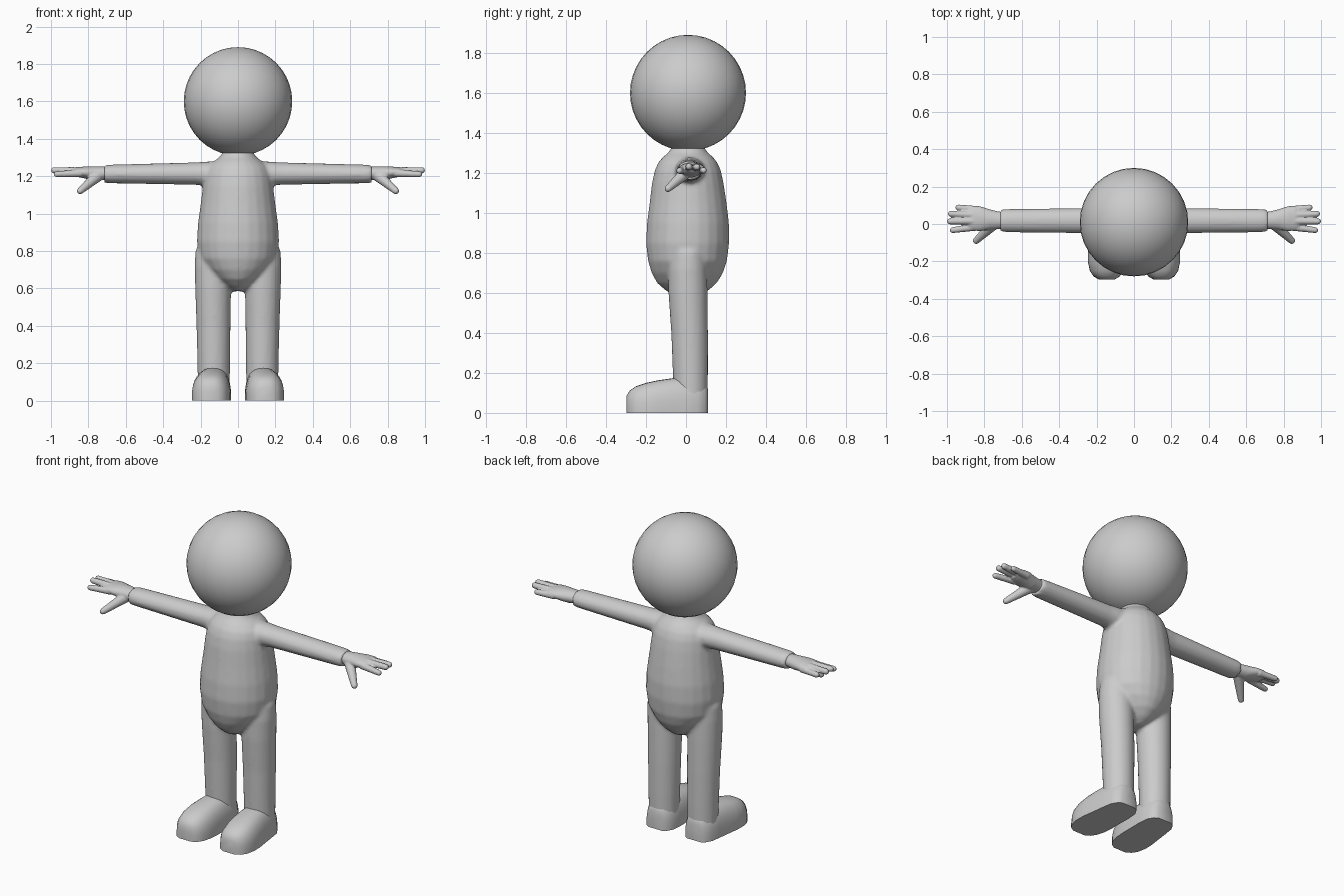
import bpy, bmesh, math
from mathutils import Vector

cube = bpy.data.objects.get("Cube")
if cube:
    bpy.data.objects.remove(cube, do_unlink=True)

grey = bpy.data.materials.new("plain grey")
grey.use_nodes = True
colour = (0.6, 0.6, 0.6, 1)
grey.diffuse_color = colour
grey.node_tree.nodes["Principled BSDF"].inputs["Base Color"].default_value = colour


def finish(bm, name, voxel=0, smooth=0, angle=60):
    """Turn a bmesh into a shaded object, optionally fused into one skin."""
    bmesh.ops.recalc_face_normals(bm, faces=bm.faces)
    mesh = bpy.data.meshes.new(name)
    bm.to_mesh(mesh)
    bm.free()
    mesh.materials.append(grey)
    obj = bpy.data.objects.new(name, mesh)
    bpy.context.collection.objects.link(obj)
    bpy.ops.object.select_all(action="DESELECT")
    obj.select_set(True)
    bpy.context.view_layer.objects.active = obj
    if voxel:
        fuse = obj.modifiers.new("Fuse", "REMESH")
        fuse.mode = "VOXEL"
        fuse.voxel_size = voxel
        fuse.use_smooth_shade = True
        soft = obj.modifiers.new("Soften", "SMOOTH")
        soft.factor = 0.5
        soft.iterations = smooth
    else:
        bpy.ops.object.shade_smooth_by_angle(angle=math.radians(angle))
    return obj


def skin(bm, rings):
    """Bridge rings of points and cap both ends."""
    rings = [[bm.verts.new(p) for p in ring] for ring in rings]
    n = len(rings[0])
    for a, b in zip(rings, rings[1:]):
        for i in range(n):
            j = (i + 1) % n
            bm.faces.new((a[i], a[j], b[j], b[i]))
    bm.faces.new(rings[0][::-1])
    bm.faces.new(rings[-1])


def circle(n=24):
    return [(math.cos(math.tau * i / n), math.sin(math.tau * i / n)) for i in range(n)]


def column(bm, sections):
    """Vertical loft; each section is z, centre x, half width, back y, front y."""
    skin(bm, [[(cx + w * c, (y0 + y1) / 2 + (y1 - y0) / 2 * s, z) for c, s in circle()]
              for z, cx, w, y0, y1 in sections])


def limb(bm, side, sections):
    """Sideways loft; each section is x, centre y, centre z, half depth, half height."""
    skin(bm, [[(side * x, y + d * c, z + h * s) for c, s in circle()]
              for x, y, z, d, h in sections])


def finger(bm, side, start, end, r0, r1):
    """Tapered tube with a rounded tip."""
    a, b = [Vector((side * p[0], p[1], p[2])) for p in (start, end)]
    axis = (b - a).normalized()
    u = axis.orthogonal().normalized()
    v = axis.cross(u)
    b = b - axis * r1
    stations = [(a, r0), (b, r1)] + [
        (b + axis * r1 * math.sin(t), r1 * math.cos(t)) for t in (0.5, 1.0, 1.4)]
    skin(bm, [[p + u * r * c + v * r * s for c, s in circle(12)] for p, r in stations])


# Head
bm = bmesh.new()
bmesh.ops.create_uvsphere(bm, u_segments=32, v_segments=20, radius=0.29)
bmesh.ops.translate(bm, verts=bm.verts, vec=(0, 0.01, 1.6))
finish(bm, "head")

# Torso with neck, legs and arms fused into one skin
bm = bmesh.new()
column(bm, [
    (0.585, 0, 0.03, -0.05, 0.06), (0.61, 0, 0.07, -0.10, 0.11),
    (0.65, 0, 0.12, -0.145, 0.155), (0.70, 0, 0.17, -0.172, 0.185),
    (0.76, 0, 0.208, -0.19, 0.205), (0.85, 0, 0.22, -0.20, 0.216),
    (0.95, 0, 0.214, -0.195, 0.215), (1.05, 0, 0.20, -0.182, 0.203),
    (1.15, 0, 0.188, -0.17, 0.188), (1.21, 0, 0.178, -0.157, 0.175),
    (1.25, 0, 0.162, -0.14, 0.158), (1.28, 0, 0.13, -0.115, 0.135),
    (1.30, 0, 0.10, -0.09, 0.11), (1.33, 0, 0.08, -0.07, 0.09),
    (1.37, 0, 0.08, -0.07, 0.09)])
for side in (1, -1):
    column(bm, [
        (0.06, side * 0.13, 0.085, -0.06, 0.108), (0.2, side * 0.13, 0.087, -0.066, 0.11),
        (0.4, side * 0.131, 0.091, -0.074, 0.11), (0.6, side * 0.133, 0.096, -0.088, 0.108),
        (0.72, side * 0.134, 0.098, -0.09, 0.105), (0.8, side * 0.134, 0.094, -0.08, 0.10),
        (0.88, side * 0.12, 0.07, -0.05, 0.08)])
    limb(bm, side, [
        (0.08, 0.018, 1.215, 0.08, 0.066), (0.17, 0.018, 1.214, 0.074, 0.064),
        (0.23, 0.018, 1.214, 0.068, 0.06), (0.45, 0.018, 1.213, 0.065, 0.055),
        (0.68, 0.018, 1.212, 0.062, 0.05), (0.715, 0.018, 1.212, 0.059, 0.047)])
finish(bm, "body", 0.011, 4)

# Hands
for side, label in ((1, "left"), (-1, "right")):
    bm = bmesh.new()
    limb(bm, side, [
        (0.68, 0.02, 1.214, 0.046, 0.036), (0.72, 0.02, 1.215, 0.046, 0.036),
        (0.77, 0.024, 1.215, 0.054, 0.038), (0.82, 0.028, 1.22, 0.066, 0.032),
        (0.86, 0.03, 1.222, 0.066, 0.026), (0.885, 0.03, 1.222, 0.058, 0.018)])
    finger(bm, side, (0.84, -0.015, 1.216), (0.985, -0.035, 1.21), 0.021, 0.016)
    finger(bm, side, (0.85, 0.016, 1.228), (1.0, 0.014, 1.232), 0.021, 0.017)
    finger(bm, side, (0.85, 0.048, 1.226), (0.995, 0.055, 1.23), 0.021, 0.017)
    finger(bm, side, (0.83, 0.076, 1.214), (0.955, 0.09, 1.212), 0.02, 0.016)
    finger(bm, side, (0.75, 0.0, 1.202), (0.855, -0.1, 1.112), 0.032, 0.018)
    finish(bm, label + "_hand", 0.005, 2)

# Feet: flat-soled lofts from heel to toe, turned slightly outward
foot = [  # y, centre x, half width, height
    (0.11, 0.13, 0.045, 0.12), (0.095, 0.13, 0.068, 0.145), (0.06, 0.13, 0.088, 0.165),
    (0.0, 0.132, 0.095, 0.178), (-0.07, 0.137, 0.099, 0.173), (-0.14, 0.142, 0.104, 0.163),
    (-0.2, 0.145, 0.102, 0.15), (-0.25, 0.146, 0.09, 0.133), (-0.28, 0.146, 0.07, 0.113),
    (-0.298, 0.146, 0.04, 0.085)]
for side, label in ((1, "left"), (-1, "right")):
    bm = bmesh.new()
    rings = []
    for y, cx, w, h in foot:
        arch = [math.pi * i / 16 for i in range(17)]
        ring = [(side * (cx + w * math.copysign(abs(math.cos(t)) ** 0.75, math.cos(t))),
                 y, 0.02 + (h - 0.02) * math.sin(t) ** 0.85) for t in arch]
        ring += [(side * (cx - w), y, 0), (side * (cx + w), y, 0)]
        rings.append(ring)
    skin(bm, rings)
    finish(bm, label + "_foot", angle=50)
